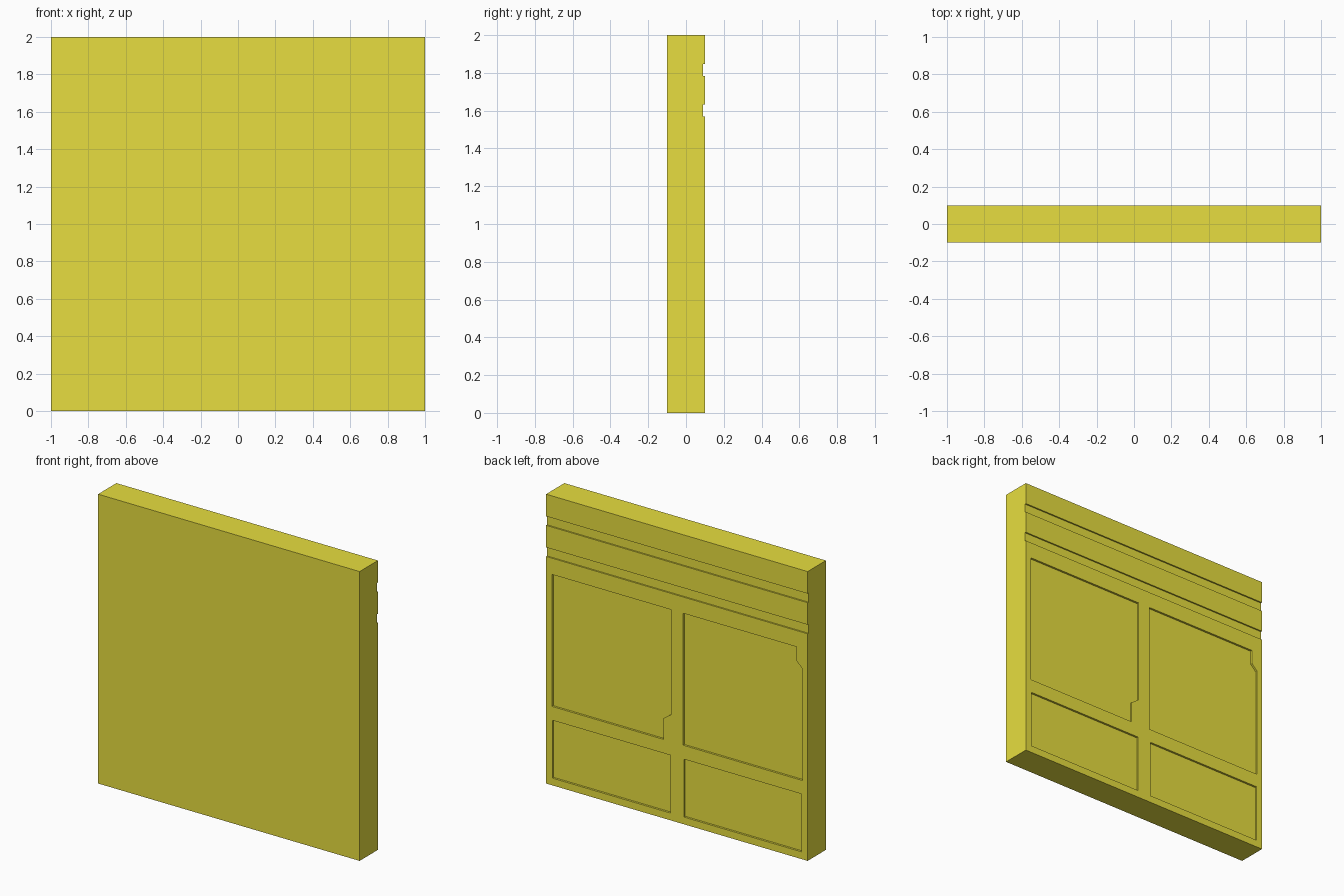
import bpy, bmesh

if "Cube" in bpy.data.objects:
    bpy.data.objects.remove(bpy.data.objects["Cube"])

BACK = 0.1      # y of the detailed face
DEPTH = 0.014   # panel recess depth
SLOPE = 0.014   # inward slope of recess walls


def finish(name, bm):
    bmesh.ops.recalc_face_normals(bm, faces=bm.faces)
    mesh = bpy.data.meshes.new(name)
    bm.to_mesh(mesh)
    bm.free()
    obj = bpy.data.objects.new(name, mesh)
    bpy.context.collection.objects.link(obj)
    return obj


def box(name, size, centre):
    bm = bmesh.new()
    bmesh.ops.create_cube(bm, size=1)
    bmesh.ops.scale(bm, vec=size, verts=bm.verts)
    bmesh.ops.translate(bm, vec=centre, verts=bm.verts)
    return finish(name, bm)


def panel_cutter(name, outline):
    # outline at the surface, inset towards the recess floor, extended outwards
    bm = bmesh.new()
    face = bm.faces.new([bm.verts.new((x, BACK, z)) for x, z in outline])
    bm.normal_update()
    if face.normal.y > 0:
        face.normal_flip()
    rim = list(face.edges)
    bmesh.ops.inset_region(bm, faces=[face], thickness=SLOPE, use_even_offset=True)
    bmesh.ops.translate(bm, vec=(0, -DEPTH, 0), verts=face.verts)
    rim = [e for e in bm.edges if e.is_boundary]
    out = bmesh.ops.extrude_edge_only(bm, edges=rim)["geom"]
    verts = [g for g in out if isinstance(g, bmesh.types.BMVert)]
    bmesh.ops.translate(bm, vec=(0, 0.05, 0), verts=verts)
    bmesh.ops.holes_fill(bm, edges=[e for e in bm.edges if e.is_boundary], sides=0)
    return finish(name, bm)


# wall slab
wall = box("wall_panel", (2, 0.2, 2), (0, 0, 1))

# two full-width horizontal grooves
cutters = [box("groove_cutter", (2.2, 0.02, 0.063), (0, BACK, z))
           for z in (1.816, 1.601)]

# upper panels with a notched corner, lower plain panels
outlines = [
    [(0.955, 1.457), (0.044, 1.457), (0.044, 0.732), (0.103, 0.69),
     (0.103, 0.545), (0.955, 0.545)],
    [(-0.048, 1.457), (-0.916, 1.457), (-0.916, 1.36), (-0.96, 1.317),
     (-0.96, 0.545), (-0.048, 0.545)],
    [(0.952, 0.45), (0.048, 0.45), (0.048, 0.05), (0.952, 0.05)],
    [(-0.054, 0.45), (-0.955, 0.45), (-0.955, 0.05), (-0.054, 0.05)],
]
cutters += [panel_cutter("panel_cutter", o) for o in outlines]

# carve the back
for c in cutters:
    c.hide_render = True
    mod = wall.modifiers.new("carve", 'BOOLEAN')
    mod.operation = 'DIFFERENCE'
    mod.solver = 'EXACT'
    mod.object = c
bpy.context.view_layer.objects.active = wall
for mod in list(wall.modifiers):
    bpy.ops.object.modifier_apply(modifier=mod.name)
for c in cutters:
    bpy.data.objects.remove(c)

# yellow finish
mat = bpy.data.materials.new("yellow")
mat.diffuse_color = (0.8, 0.73, 0.05, 1)
mat.use_nodes = True
mat.node_tree.nodes["Principled BSDF"].inputs["Base Color"].default_value = mat.diffuse_color
wall.data.materials.clear()
wall.data.materials.append(mat)
